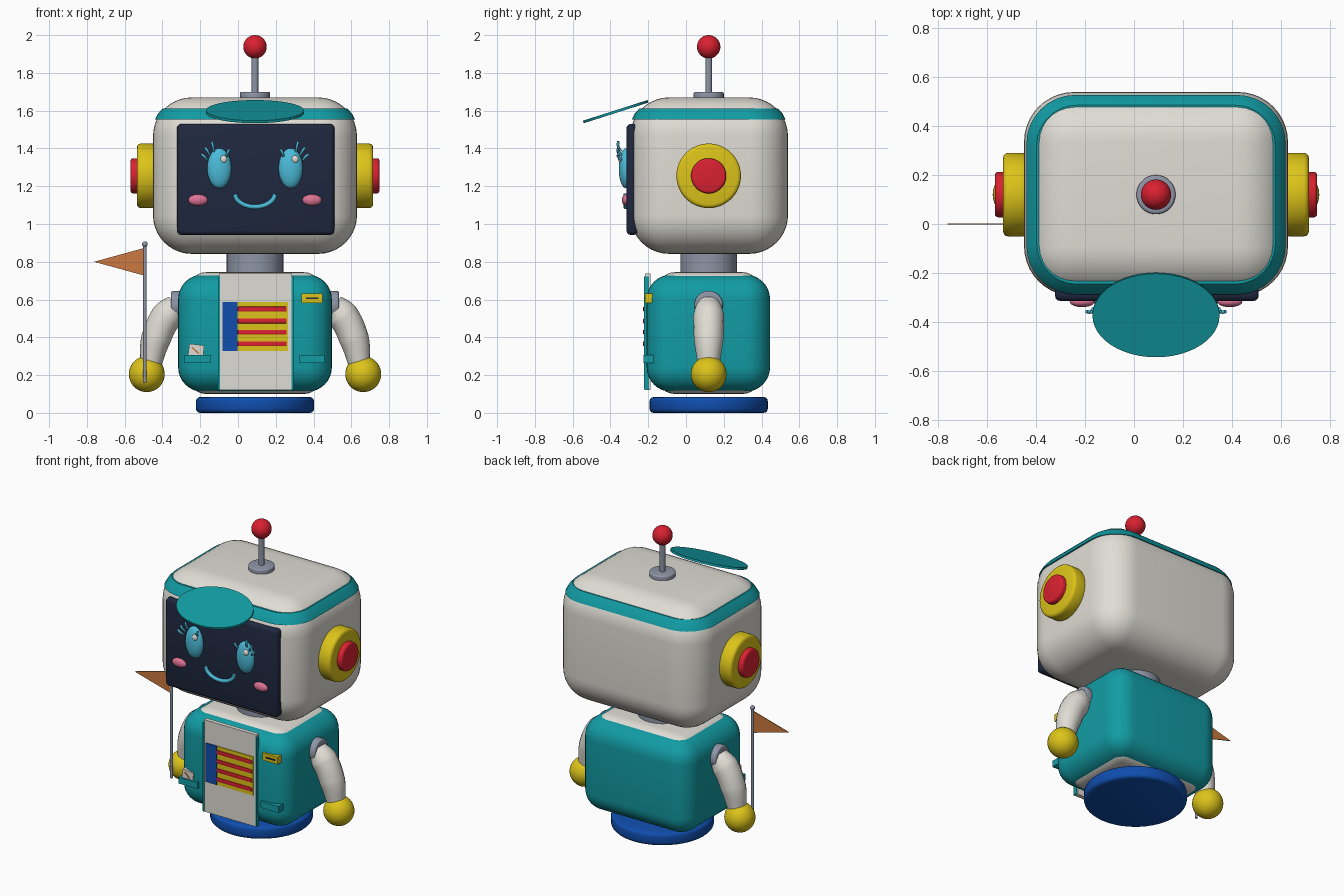
import bpy, bmesh, math
from mathutils import Vector, Matrix

if "Cube" in bpy.data.objects:
    bpy.data.objects.remove(bpy.data.objects["Cube"])

CX, CY = 0.09, 0.12   # robot axis


def mat(name, r, g, b):
    m = bpy.data.materials.new(name)
    m.diffuse_color = (r, g, b, 1)
    m.use_nodes = True
    m.node_tree.nodes["Principled BSDF"].inputs["Base Color"].default_value = m.diffuse_color
    return m


WHITE = mat("warm white", .74, .72, .66)
TEAL = mat("teal", .006, .33, .37)
YELLOW = mat("yellow", .72, .55, .01)
RED = mat("red", .70, .015, .03)
BLUE = mat("blue", .005, .075, .42)
NAVY = mat("navy", .014, .021, .05)
SKY = mat("sky blue", .07, .50, .70)
PINK = mat("pink", .72, .17, .30)
GREY = mat("grey", .27, .30, .38)
ORANGE = mat("orange", .60, .19, .05)


def finish(ob, name, m, bevel=0, segs=3):
    ob.name = ob.data.name = name
    ob.data.materials.clear()
    ob.data.materials.append(m)
    bpy.ops.object.select_all(action='DESELECT')
    ob.select_set(True)
    bpy.context.view_layer.objects.active = ob
    if bevel:
        bpy.ops.object.transform_apply(location=False, rotation=False, scale=True)
        b = ob.modifiers.new("bevel", 'BEVEL')
        b.width, b.segments, b.limit_method = bevel, segs, 'ANGLE'
        bpy.ops.object.modifier_apply(modifier="bevel")
    bpy.ops.object.shade_smooth_by_angle(angle=math.radians(35))
    return ob


def box(name, m, x, y, z, bevel=0, segs=3, rot=0):
    """Box from (min, max) pairs, optionally turned about y."""
    bpy.ops.mesh.primitive_cube_add(size=1, location=[(a + b) / 2 for a, b in (x, y, z)],
                                    rotation=(0, rot, 0))
    ob = bpy.context.object
    ob.scale = [b - a for a, b in (x, y, z)]
    return finish(ob, name, m, bevel, segs)


def ball(name, m, loc, size):
    bpy.ops.mesh.primitive_uv_sphere_add(segments=32, ring_count=18, radius=1, location=loc)
    bpy.context.object.scale = size if isinstance(size, tuple) else (size,) * 3
    return finish(bpy.context.object, name, m)


def disc(name, m, loc, r, depth, rot=(0, 0, 0), bevel=0, sy=1):
    bpy.ops.mesh.primitive_cylinder_add(vertices=48, radius=r, depth=depth,
                                        location=loc, rotation=rot)
    bpy.context.object.scale = (1, sy, 1)
    return finish(bpy.context.object, name, m, bevel)


def tube(name, m, pts, r, radii=None):
    """Round tube along a smooth path."""
    cu = bpy.data.curves.new(name, 'CURVE')
    cu.dimensions, cu.bevel_depth, cu.bevel_resolution = '3D', r, 6
    cu.use_fill_caps = True
    sp = cu.splines.new('BEZIER')
    sp.bezier_points.add(len(pts) - 1)
    for i, p in enumerate(pts):
        bp = sp.bezier_points[i]
        bp.co = p
        bp.handle_left_type = bp.handle_right_type = 'AUTO'
        bp.radius = radii[i] if radii else 1
    ob = bpy.data.objects.new(name, cu)
    bpy.context.collection.objects.link(ob)
    bpy.ops.object.select_all(action='DESELECT')
    ob.select_set(True)
    bpy.context.view_layer.objects.active = ob
    bpy.ops.object.convert(target='MESH')
    return finish(bpy.context.object, name, m)


def poly_plate(name, m, pts, y, t):
    """Thin plate from an outline in x, z."""
    bm = bmesh.new()
    f = bm.faces.new([bm.verts.new((x, y, z)) for x, z in pts])
    ext = bmesh.ops.extrude_face_region(bm, geom=[f])
    bmesh.ops.translate(bm, vec=(0, t, 0),
                        verts=[v for v in ext['geom'] if isinstance(v, bmesh.types.BMVert)])
    bmesh.ops.recalc_face_normals(bm, faces=bm.faces)
    me = bpy.data.meshes.new(name)
    bm.to_mesh(me)
    bm.free()
    ob = bpy.data.objects.new(name, me)
    bpy.context.collection.objects.link(ob)
    return finish(ob, name, m)


def rounded_loft(name, m, rings):
    """Stack of rounded rectangles: (z, half x, half y, radius)."""
    bm = bmesh.new()
    loops = []
    for z, hx, hy, r in rings:
        loop = []
        for q, (sx, sy) in enumerate(((1, 1), (-1, 1), (-1, -1), (1, -1))):
            for k in range(9):
                a = (q + k / 8) * math.pi / 2
                loop.append(bm.verts.new((CX + sx * (hx - r) + r * math.cos(a),
                                          CY + sy * (hy - r) + r * math.sin(a), z)))
        loops.append(loop)
    n = len(loops[0])
    for a, b in zip(loops, loops[1:]):
        for i in range(n):
            bm.faces.new((a[i], a[(i + 1) % n], b[(i + 1) % n], b[i]))
    bm.faces.new(loops[0][::-1])
    bm.faces.new(loops[-1])
    me = bpy.data.meshes.new(name)
    bm.to_mesh(me)
    bm.free()
    ob = bpy.data.objects.new(name, me)
    bpy.context.collection.objects.link(ob)
    return finish(ob, name, m)


SIDE = (0, math.pi / 2, 0)

# Base, body and neck
disc("base", BLUE, (CX, CY, .042), .313, .084, bevel=.022)
box("inner_body", WHITE, (CX - .35, CX + .35), (CY - .27, CY + .27), (.10, .745), .09, 6)
box("jacket", TEAL, (CX - .407, CX + .407), (CY - .328, CY + .325), (.112, .732), .13, 8)
disc("neck", GREY, (CX, CY, .79), .15, .15)

# Jacket front: shirt panel, zip strips, striped emblem
box("shirt_panel", WHITE, (-.10, .287), (-.216, -.188), (.122, .737))
for s in (-1, 1):
    box("zip_strip", TEAL, (.0935 + s * .195 - .005, .0935 + s * .195 + .005),
        (-.222, -.195), (.125, .722))
box("emblem_blue", BLUE, (-.083, -.002), (-.223, -.21), (.328, .587))
box("emblem_yellow", YELLOW, (-.002, .266), (-.221, -.21), (.328, .587))
for z in (.549, .487, .427, .366):
    box("emblem_stripe", RED, (-.002, .258), (-.227, -.215), (z - .013, z + .013), .004, 2)
box("name_badge", YELLOW, (.335, .447), (-.218, -.17), (.583, .632))
box("badge_mark", NAVY, (.36, .425), (-.221, -.215), (.602, .612))
for x0, x1 in ((-.283, -.143), (.325, .457)):
    box("pocket_flap", TEAL, (x0, x1), (-.226, -.16), (.265, .307))
box("paper_note", WHITE, (-.262, -.182), (-.216, -.17), (.29, .362), rot=.12)
box("note_mark", ORANGE, (-.25, -.20), (-.219, -.213), (.326, .334), rot=.75)

# Head, cap band and screen
box("head", WHITE, (CX - .54, CX + .54), (CY - .415, CY + .42), (.842, 1.67), .205, 10)
rounded_loft("cap_band", TEAL, [(1.552, .53, .408, .20), (1.585, .513, .391, .19),
                                (1.612, .488, .366, .165)])
disc("cap_visor", TEAL, (CX, -.372, 1.595), .26, .014,
     rot=(math.atan2(.11, .345), 0, 0), sy=.69)
box("face_screen", NAVY, (-.323, .51), (-.315, -.255), (.942, 1.53), .022, 3)

# Face
for s in (-1, 1):
    ball("eye", SKY, (CX + s * .189, -.318, 1.295), (.064, .038, .106))
    ball("eye_glint", WHITE, (CX + s * .189 + .023, -.347, 1.343), (.018, .012, .02))
    ball("cheek", PINK, (CX + s * .302, -.318, 1.127), (.051, .022, .03))
    # lashes: start and end as sideways offset and height
    for a, za, b, zb in ((.255, 1.34, .285, 1.37), (.24, 1.365, .265, 1.405),
                         (.218, 1.385, .228, 1.437), (.15, 1.36, .136, 1.395)):
        tube("eyelash", SKY, [(CX + s * a, -.345, za),
                              (CX + s * (a + b) / 2, -.36, (za + zb) / 2 + .004),
                              (CX + s * b, -.358, zb)], .007)
tube("smile", SKY, [(CX + .107 * math.sin(t), -.32, 1.163 - .072 * math.cos(t))
                    for t in [(-1 + i / 4) * 1.5 for i in range(9)]], .012)

# Ears, cuffs, arms, hands
for s in (-1, 1):
    disc("ear", YELLOW, (CX + s * .575, CY, 1.255), .171, .10, SIDE, .02)
    disc("ear_button", RED, (CX + s * .615, CY, 1.255), .093, .088, SIDE, .014)
    disc("shoulder_cuff", GREY, (CX + s * .415, CY, .57), .076, .06, SIDE, .012)
    tube("arm", WHITE, [(CX + s * x, CY, z) for x, z in
                        ((.41, .57), (.465, .515), (.525, .39), (.555, .25))],
         .08, (.8, 1.03, .98, .72))
    ball("hand", YELLOW, (CX + s * .573, CY, .205), .095)

# Antenna
disc("antenna_base", GREY, (CX, CY, 1.675), .08, .05, bevel=.01)
disc("antenna_rod", GREY, (CX, CY, 1.79), .018, .22)
ball("antenna_ball", RED, (CX, CY, 1.938), .062)

# Pennant
disc("flag_pole", GREY, (-.493, 0, .525), .009, .73)
ball("flag_knob", GREY, (-.493, 0, .893), .015)
poly_plate("flag", ORANGE, [(-.50, .872), (-.762, .80), (-.50, .728)], -.003, .006)
